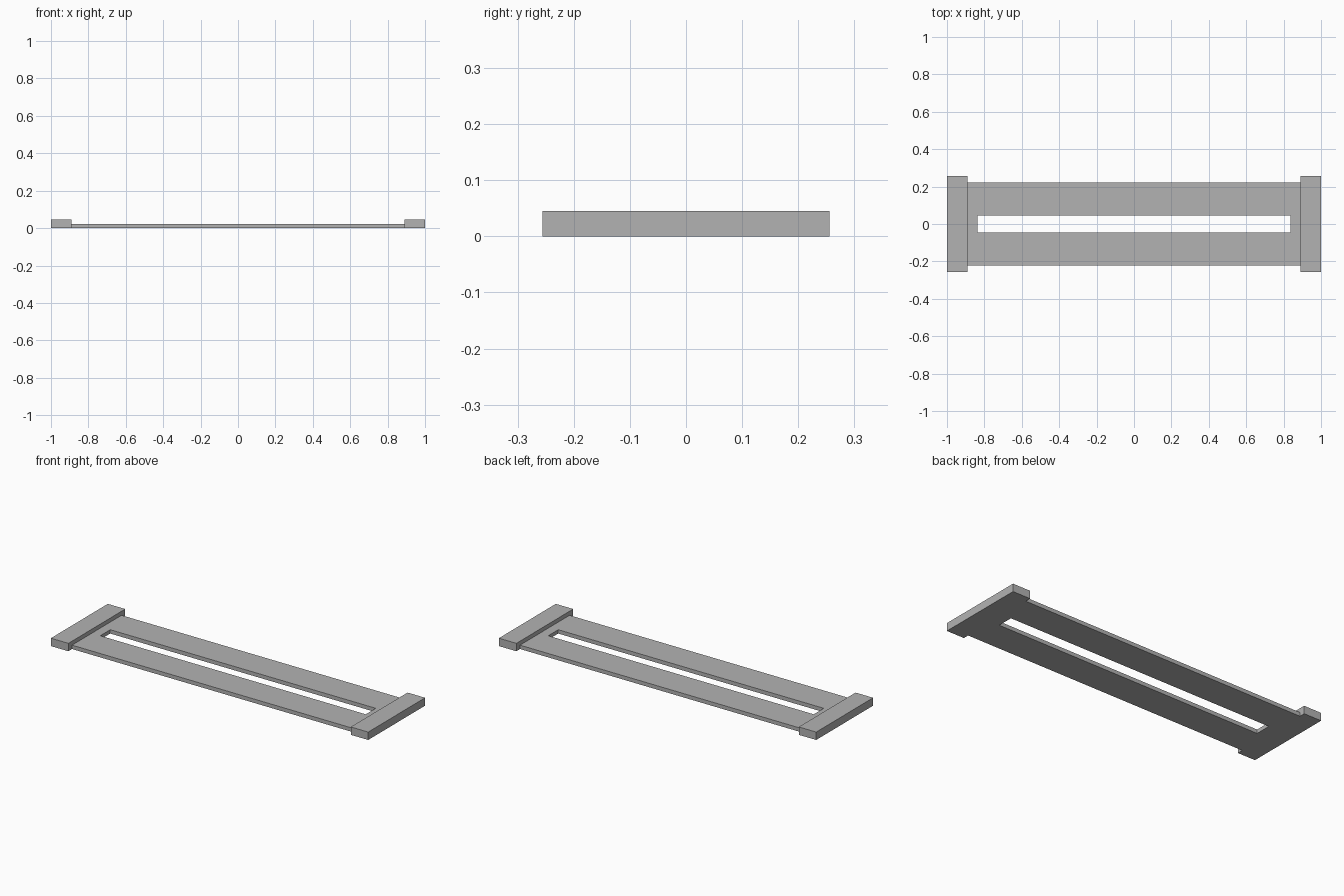
import bpy
import bmesh

default = bpy.data.objects.get("Cube")
if default:
    bpy.data.objects.remove(default, do_unlink=True)

HALF_LENGTH, BAR_INNER = 1.0, 0.89
BAR_HALF_WIDTH, BAR_HEIGHT = 0.256, 0.045
PLATE_HALF_WIDTH, PLATE_HEIGHT = 0.223, 0.022
SLOT_HALF_LENGTH, SLOT_HALF_WIDTH = 0.837, 0.045

grey = bpy.data.materials.new("plain grey")
grey.use_nodes = True
colour = (0.45, 0.45, 0.45, 1)
grey.diffuse_color = colour
shader = next(n for n in grey.node_tree.nodes if n.type == "BSDF_PRINCIPLED")
shader.inputs["Base Color"].default_value = colour


def add_object(name, bm):
    mesh = bpy.data.meshes.new(name)
    bmesh.ops.recalc_face_normals(bm, faces=bm.faces)
    bm.to_mesh(mesh)
    bm.free()
    mesh.materials.append(grey)
    obj = bpy.data.objects.new(name, mesh)
    bpy.context.collection.objects.link(obj)
    return obj


def ring(bm, half_x, half_y, z):
    corners = ((-1, -1), (1, -1), (1, 1), (-1, 1))
    return [bm.verts.new((sx * half_x, sy * half_y, z)) for sx, sy in corners]


# Thin plate with a long slot: four rings joined into a rectangular frame
bm = bmesh.new()
rings = [
    ring(bm, BAR_INNER, PLATE_HALF_WIDTH, 0),
    ring(bm, BAR_INNER, PLATE_HALF_WIDTH, PLATE_HEIGHT),
    ring(bm, SLOT_HALF_LENGTH, SLOT_HALF_WIDTH, PLATE_HEIGHT),
    ring(bm, SLOT_HALF_LENGTH, SLOT_HALF_WIDTH, 0),
]
for a, b in zip(rings, rings[1:] + rings[:1]):
    for i in range(4):
        j = (i + 1) % 4
        bm.faces.new((a[i], a[j], b[j], b[i]))
add_object("slotted_plate", bm)

# Raised bars across both ends, flush with the plate underneath
for name, side in (("left_end_bar", 1), ("right_end_bar", -1)):
    bm = bmesh.new()
    bmesh.ops.create_cube(bm, size=1)
    bmesh.ops.scale(bm, verts=bm.verts, vec=(
        HALF_LENGTH - BAR_INNER, 2 * BAR_HALF_WIDTH, BAR_HEIGHT))
    bmesh.ops.translate(bm, verts=bm.verts, vec=(
        side * (HALF_LENGTH + BAR_INNER) / 2, 0, BAR_HEIGHT / 2))
    add_object(name, bm)
